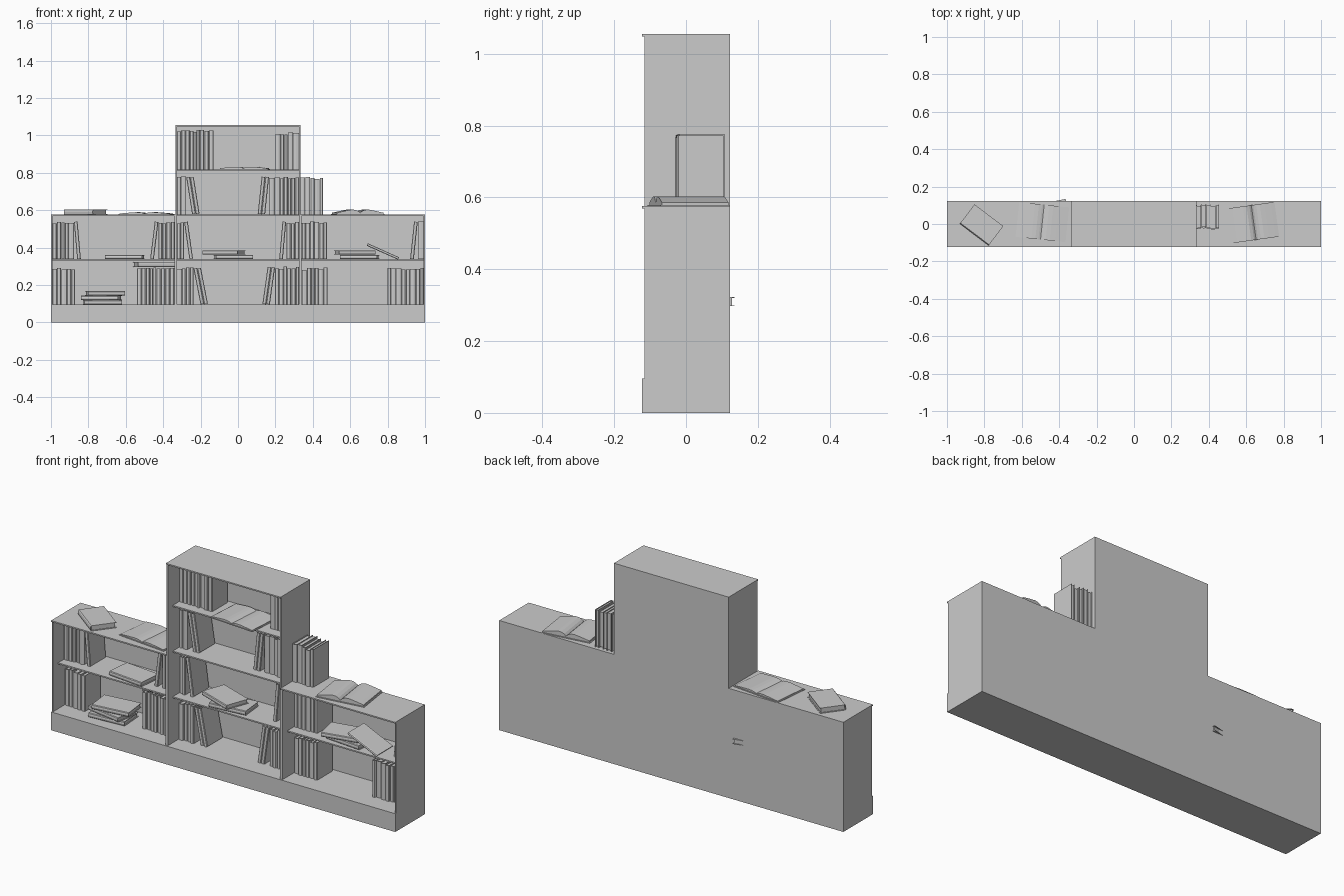
import bpy, bmesh, math, random
from mathutils import Matrix, Vector

if "Cube" in bpy.data.objects:
    bpy.data.objects.remove(bpy.data.objects["Cube"])

random.seed(4)
T = 0.007                      # board thickness
BACK, FRONT = 0.122, -0.116    # carcass depth
PLINTH = 0.096


def add_object(name, bm, matrix=Matrix()):
    bmesh.ops.recalc_face_normals(bm, faces=bm.faces)
    me = bpy.data.meshes.new(name)
    bm.to_mesh(me)
    bm.free()
    ob = bpy.data.objects.new(name, me)
    ob.matrix_world = matrix
    bpy.context.collection.objects.link(ob)
    return ob


def prism(bm, profile, lo, hi, axis='Z'):
    """Extrude a 2D profile along Z (profile in xy) or Y (profile in xz)."""
    put = (lambda p, h: (p[0], p[1], h)) if axis == 'Z' else (lambda p, h: (p[0], h, p[1]))
    a = [bm.verts.new(put(p, lo)) for p in profile]
    b = [bm.verts.new(put(p, hi)) for p in profile]
    bm.faces.new(a)
    bm.faces.new(b[::-1])
    n = len(a)
    for i in range(n):
        j = (i + 1) % n
        bm.faces.new((a[i], a[j], b[j], b[i]))


def rect(x0, x1, y0, y1):
    return [(x0, y0), (x1, y0), (x1, y1), (x0, y1)]


def board(name, x0, x1, y0, y1, z0, z1):
    bm = bmesh.new()
    prism(bm, rect(x0, x1, y0, y1), z0, z1)
    return add_object(name, bm)


def book(matrix, t=0.025, d=0.13, h=0.195, name="book"):
    """Closed book centred on its origin: x thickness, spine at -y, z height."""
    bm = bmesh.new()
    c, bulge = 0.0025, 0.005

    def arc(r, y):
        return [(-r * math.cos(math.pi * i / 4), y - bulge * math.sin(math.pi * i / 4))
                for i in range(5)]
    y0 = -d / 2 + bulge
    r = t / 2
    outer = [(-r, d / 2)] + arc(r, y0) + [(r, d / 2)]
    inner = [(-r + c, d / 2)] + arc(r - c, y0 + c) + [(r - c, d / 2)]
    prism(bm, outer + inner[::-1], -h / 2, h / 2)
    prism(bm, rect(-r + c, r - c, y0 + c, d / 2 - 0.005), -h / 2 + 0.004, h / 2 - 0.004)
    return add_object(name, bm, matrix)


def row(start, end, z, h=0.195, leaning=0, angle=9):
    """Upright books from a panel at start towards end, the last few leaning back."""
    s = 1 if end > start else -1
    x, a = start, math.radians(angle)
    lean_room = leaning * 0.02 / math.cos(a) + (h * math.sin(a) if leaning else 0)
    room = abs(end - start) - lean_room
    n = max(1, round(room / 0.023))
    weights = [random.uniform(0.7, 1.3) for _ in range(n)]
    for w in weights:
        t = room * w / sum(weights)
        hh = h * random.uniform(0.95, 1.01)
        y = 0.04 + random.uniform(-0.006, 0.004)
        book(Matrix.Translation((x + s * t / 2, y, z + hh / 2)), t * 0.96, 0.13, hh, "upright_book")
        x += s * t
    if leaning:
        x += s * h * math.sin(a)
    for _ in range(leaning):
        m = (Matrix.Translation((x, 0.038, z)) @ Matrix.Rotation(-s * a, 4, 'Y')
             @ Matrix.Translation((s * 0.01, 0, h / 2)))
        book(m, 0.0195, 0.13, h, "leaning_book")
        x += s * 0.02 / math.cos(a)


def flat(x, y, z, turn=0, t=0.023, tilt=0, h=0.2):
    m = (Matrix.Translation((x, y, z + t / 2)) @ Matrix.Rotation(math.radians(turn), 4, 'Z')
         @ Matrix.Rotation(math.radians(90 + tilt), 4, 'Y'))
    book(m, t, 0.13, h, "flat_book")


def open_book(x, y, z, turn, rise, w=0.13, h=0.195):
    bm = bmesh.new()
    prism(bm, rect(-w, w, 0, 0.003), -h / 2, h / 2, 'Y')
    shape = [(0, .25), (.08, .65), (.2, .95), (.35, 1), (.55, .8), (.8, .5), (.96, .3)]
    for s in (-1, 1):
        pts = [(s * w * u, 0.003 + rise * v) for u, v in shape]
        prism(bm, [(0, 0.003)] + pts + [(s * w * 0.96, 0.003)],
              -h / 2 + 0.004, h / 2 - 0.004, 'Y')
    m = Matrix.Translation((x, y, z)) @ Matrix.Rotation(math.radians(turn), 4, 'Z')
    add_object("open_book", bm, m)


# Carcass: three modules, the middle one taller
for side, x0, x1, top, shelves in (("left", -1, -1 / 3, 0.576, (0.334,)),
                                   ("middle", -1 / 3, 1 / 3, 1.055, (0.334, 0.574, 0.814)),
                                   ("right", 1 / 3, 1, 0.576, (0.334,))):
    board(side + "_plinth", x0, x1, -0.123, BACK, 0, PLINTH)
    board(side + "_back", x0, x1, BACK - T, BACK, PLINTH, top - T)
    board(side + "_panel_a", x0, x0 + T, FRONT, BACK - T, PLINTH, top - T)
    board(side + "_panel_b", x1 - T, x1, FRONT, BACK - T, PLINTH, top - T)
    board(side + "_top", x0, x1, -0.123, BACK, top - T, top)
    for z in shelves:
        board(side + "_shelf", x0 + T, x1 - T, -0.075, BACK - T, z - T / 2, z + T / 2)

E = 1 / 3 - T     # inner edge of the middle module
O = 1 / 3 + T     # inner edge of the side modules
W = 1 - T
S1, S2, S3, S4 = PLINTH, 0.338, 0.578, 0.818

# Rows of standing books
for args in ((-W, -0.87, S1), (-O, -0.54, S1),
             (-W, -0.84, S2, 0.2, 1, 5), (-O, -0.47, S2, 0.2, 1, 7),
             (-E, -0.16, S1, 0.195, 2, 11), (E, 0.13, S1, 0.2, 2, 8),
             (-E, -0.24, S2, 0.2, 1, 8), (E, 0.22, S2, 0.2, 1, 5),
             (-E, -0.205, S3, 0.2, 2, 9), (E, 0.105, S3, 0.2, 2, 6),
             (-E, -0.13, S4, 0.208), (E, 0.2, S4, 0.197),
             (1 / 3, 0.455, 0.576, 0.2),
             (O, 0.48, S1), (W, 0.8, S1), (O, 0.475, S2, 0.2), (W, 0.92, S2, 0.2, 1, 6)):
    row(*args)

# Stacked and lying books
flat(-0.725, 0.0, S1, 4)
flat(-0.73, 0.0, S1 + 0.024, -10)
flat(-0.71, 0.005, S1 + 0.048, 7)
flat(-0.45, 0.05, 0.297, 12, 0.026)
flat(-0.605, 0.0, S2, -6)
flat(-0.025, 0.0, S2, 6)
flat(-0.075, 0.0, S2 + 0.024, -20)
flat(0.65, 0.01, S2, -5)
flat(0.625, 0.0, S2 + 0.024, 12)
flat(0.775, -0.01, 0.372, 0, 0.014, 24, 0.185)
flat(-0.815, -0.005, 0.576, -37, 0.028, 0, 0.193)

# Open books
open_book(-0.49, 0.01, 0.576, -6, 0.01, 0.14)
open_book(0.035, 0.0, S4, -4, 0.011)
open_book(0.64, 0.008, 0.576, 8, 0.024)
